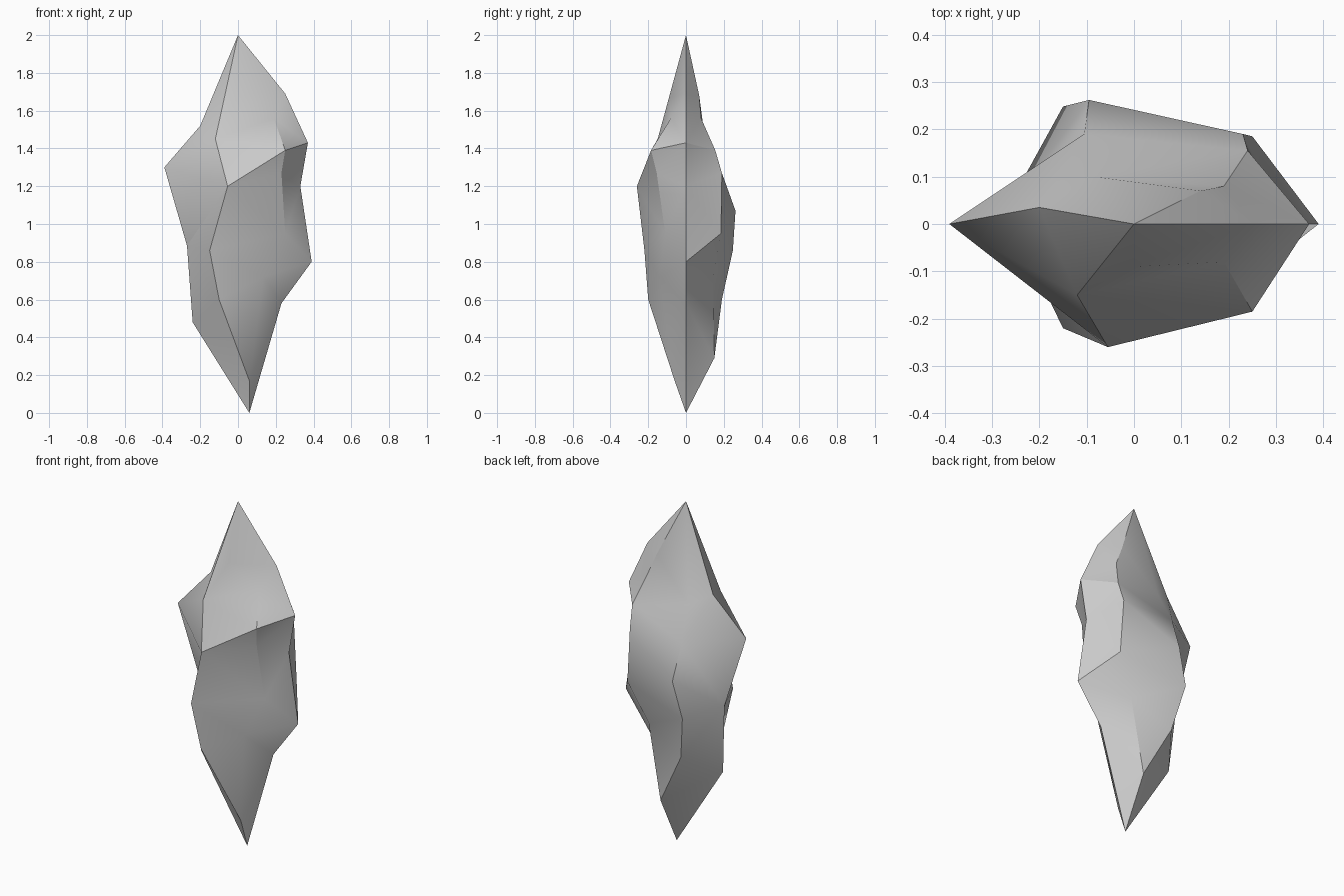
import bpy, bmesh, math
from mathutils import Vector

if "Cube" in bpy.data.objects:
    bpy.data.objects.remove(bpy.data.objects["Cube"])

TOP, TIP = (0, 0, 2), (0.06, 0, 0)
FRONT_TIP, BACK_TIP = (0.06, -0.06, 0.17), (0.06, 0.15, 0.29)

# Ridge lines running from the top point to the bottom tip, in order around the stone
ridges = [
    # right edge
    [(0.25, 0, 1.69), (0.37, 0, 1.43), (0.33, 0, 1.2), (0.39, 0, 0.8), (0.23, 0, 0.58)],
    # front right
    [(0, -0.09, 1.67), (0.19, -0.08, 1.56), (0.25, -0.185, 1.39), (0.23, -0.155, 1.27),
     (0.25, -0.11, 0.95), (0.135, -0.14, 0.72), FRONT_TIP],
    # front left
    [(-0.12, -0.15, 1.45), (-0.055, -0.26, 1.2), (-0.15, -0.22, 0.86),
     (-0.1, -0.2, 0.6), FRONT_TIP],
    # left edge
    [(-0.2, 0.035, 1.52), (-0.39, 0, 1.3), (-0.27, 0.03, 0.885), (-0.24, 0, 0.48)],
    # back left
    [(-0.085, 0.1, 1.455), (-0.105, 0.19, 1.27), (-0.095, 0.262, 1.07),
     (-0.15, 0.248, 0.86), (-0.1, 0.19, 0.6), BACK_TIP],
    # back right
    [(0.14, 0.07, 1.68), (0.19, 0.08, 1.56), (0.24, 0.155, 1.39), (0.23, 0.19, 1.27),
     (0.25, 0.185, 0.95), (0.14, 0.145, 0.72), BACK_TIP],
]

bm = bmesh.new()
shared = {}


def vert(p):
    if p not in shared:
        shared[p] = bm.verts.new(Vector(p))
    return shared[p]


def stitch(a, b):
    """Fill between two ridges with triangles, taking the shorter diagonal each step."""
    i = j = 0
    while i < len(a) - 1 or j < len(b) - 1:
        step_a = j == len(b) - 1 or (
            i < len(a) - 1 and (a[i + 1].co - b[j].co).length <= (a[i].co - b[j + 1].co).length)
        tri = (a[i], b[j], a[i + 1] if step_a else b[j + 1])
        if len(set(tri)) == 3:
            bm.faces.new(tri)
        i, j = (i + 1, j) if step_a else (i, j + 1)


# Stone body
lines = [[vert(p) for p in [TOP] + r + [TIP]] for r in ridges]
for k, line in enumerate(lines):
    stitch(line, lines[(k + 1) % len(lines)])
bmesh.ops.recalc_face_normals(bm, faces=bm.faces)

mesh = bpy.data.meshes.new("stone_shard")
bm.to_mesh(mesh)
bm.free()
stone = bpy.data.objects.new("stone_shard", mesh)
bpy.context.collection.objects.link(stone)

# Soft broad faces, crisp chipped edges
bpy.context.view_layer.objects.active = stone
stone.select_set(True)
bpy.ops.object.shade_smooth_by_angle(angle=math.radians(30))
